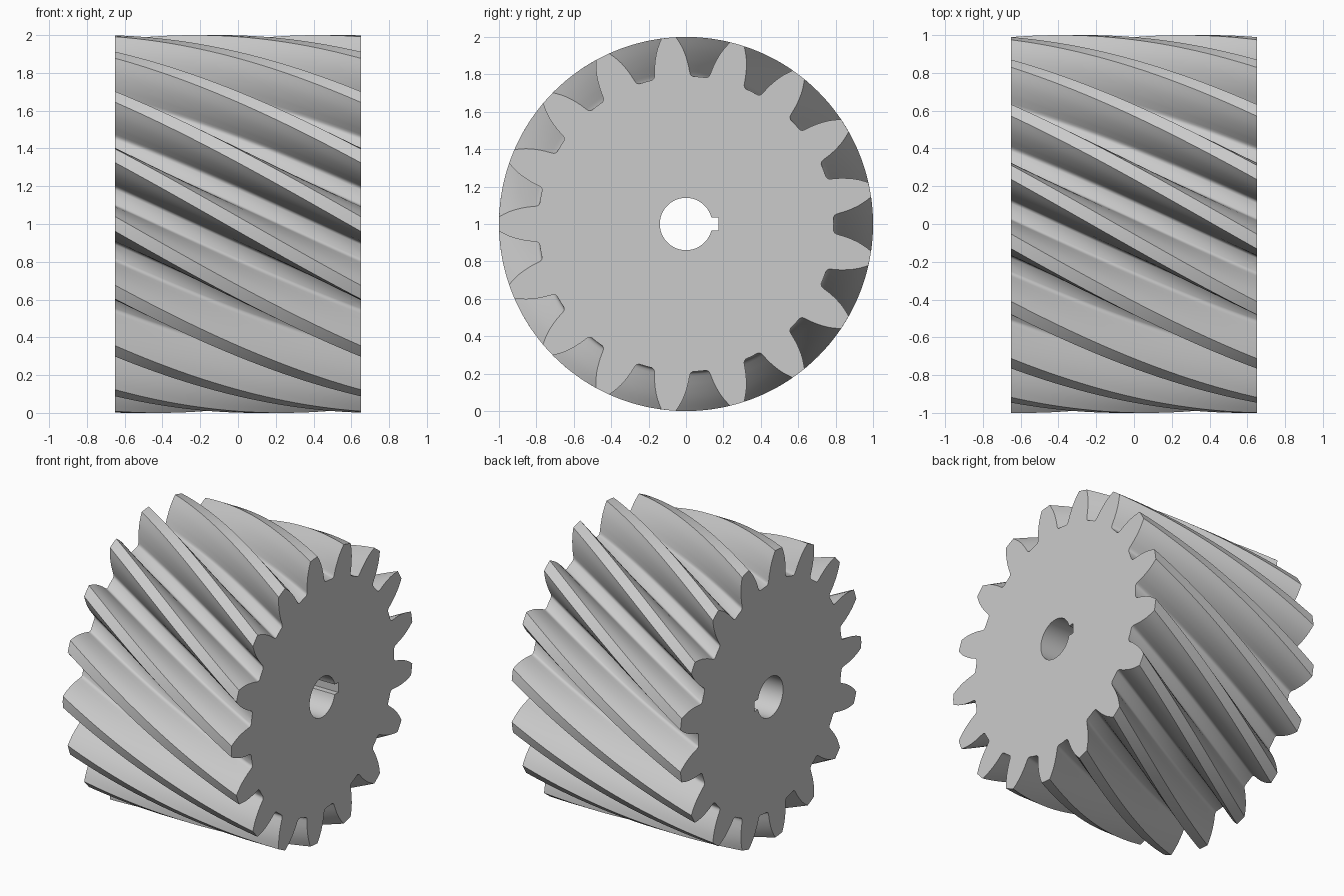
import bpy, bmesh
from math import sin, cos, pi, radians, asin
from mathutils import Vector

cube = bpy.data.objects.get("Cube")
if cube:
    bpy.data.objects.remove(cube, do_unlink=True)

TEETH = 17
PITCH = 2 * pi / TEETH
TWIST = 2 * PITCH
HALF_WIDTH = 0.65
STEPS = 32
BORE, KEY_DEPTH, KEY_HALF = 0.14, 0.175, 0.035

steel = bpy.data.materials.new("grey steel")
steel.use_nodes = True
colour = (0.6, 0.6, 0.6, 1)
steel.diffuse_color = colour
steel.node_tree.nodes["Principled BSDF"].inputs["Base Color"].default_value = colour

# Half a tooth: radius and half angle, from the root fillet up to the tip
flank = [(0.79, 0.139), (0.795, 0.127), (0.803, 0.12), (0.815, 0.116),
         (0.85, 0.107), (0.875, 0.099), (0.9, 0.09), (0.925, 0.08),
         (0.95, 0.068), (0.975, 0.054), (1.0, 0.039)]


def gear_profile():
    """Closed outline of the toothed wheel as (radius, angle) pairs."""
    tooth = [(r, -a) for r, a in flank] + [(1.0, 0)]
    tooth += [(r, a) for r, a in reversed(flank)]
    tooth.append((flank[0][0], PITCH / 2))
    return [(r, a + (i + 0.5) * PITCH) for i in range(TEETH) for r, a in tooth]


def bore_profile():
    """Round bore with a square keyway towards the back."""
    start = asin(KEY_HALF / BORE)
    n = 48
    pts = [(BORE * cos(a), BORE * sin(a)) for a in
           (start + (2 * pi - 2 * start) * i / n for i in range(n + 1))]
    return pts + [(KEY_DEPTH, -KEY_HALF), (KEY_DEPTH, KEY_HALF)]


def ring(bm, x, points):
    return [bm.verts.new((x, y, z + 1)) for y, z in points]


def skin(bm, rings):
    """Join successive rings with quads."""
    for a, b in zip(rings, rings[1:]):
        for i in range(len(a)):
            j = (i + 1) % len(a)
            bm.faces.new((a[i], a[j], b[j], b[i]))


def loop_edges(bm, loop):
    return [bm.edges.get((loop[i - 1], loop[i])) for i in range(len(loop))]


bm = bmesh.new()

# Helical teeth: the outline turns by two tooth pitches along the width
profile = gear_profile()
outer = []
for s in range(STEPS + 1):
    t = s / STEPS
    turn = t * TWIST
    outer.append(ring(bm, HALF_WIDTH * (2 * t - 1),
                      [(r * cos(a + turn), r * sin(a + turn)) for r, a in profile]))
skin(bm, outer)

# Straight bore
inner = [ring(bm, x, bore_profile()) for x in (-HALF_WIDTH, HALF_WIDTH)]
skin(bm, inner)

# Flat end faces with the bore left open
for end, side in ((0, -1), (-1, 1)):
    edges = loop_edges(bm, outer[end]) + loop_edges(bm, inner[end])
    bmesh.ops.triangle_fill(bm, edges=edges, use_beauty=True,
                            normal=Vector((side, 0, 0)))

bmesh.ops.recalc_face_normals(bm, faces=bm.faces)
mesh = bpy.data.meshes.new("helical_gear")
bm.to_mesh(mesh)
bm.free()
mesh.materials.append(steel)
mesh.shade_smooth()
mesh.set_sharp_from_angle(angle=radians(35))
gear = bpy.data.objects.new("helical_gear", mesh)
bpy.context.collection.objects.link(gear)
